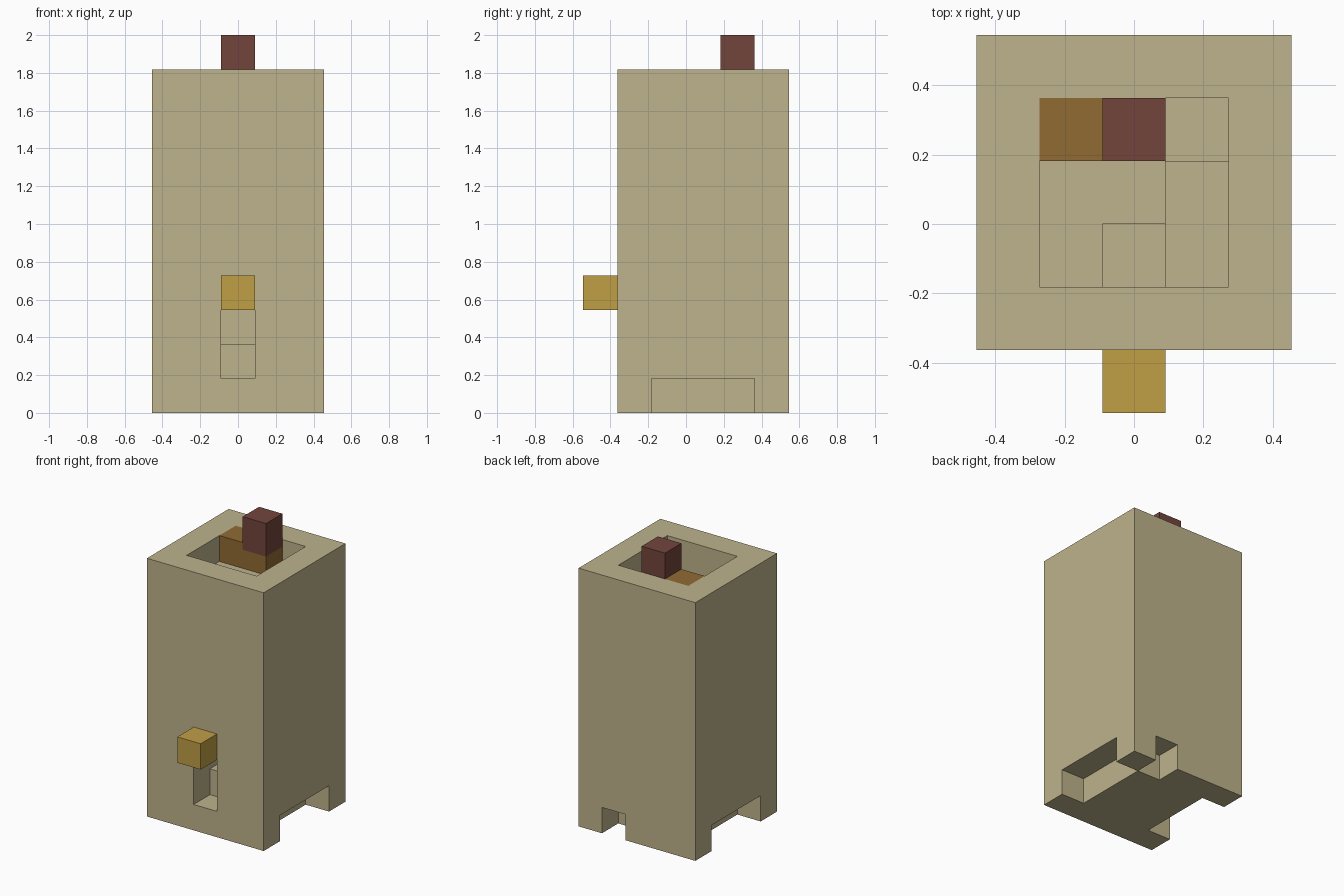
import bpy, bmesh
from itertools import product
from mathutils import Vector

cube = bpy.data.objects.get("Cube")
if cube:
    bpy.data.objects.remove(cube, do_unlink=True)

U = 2 / 11                                  # edge of one block
ORIGIN = Vector((-2.5, -2, 0))              # block grid corner of the tower


def material(name, rgb):
    m = bpy.data.materials.new(name)
    m.use_nodes = True
    m.diffuse_color = (*rgb, 1)
    m.node_tree.nodes["Principled BSDF"].inputs["Base Color"].default_value = (*rgb, 1)
    return m


sand = material("sand", (0.515, 0.451, 0.262))
gold = material("gold", (0.527, 0.342, 0.061))
maroon = material("maroon", (0.171, 0.060, 0.045))
amber = material("amber", (0.283, 0.147, 0.034))


def add_object(name, bm, mat):
    for v in bm.verts:
        v.co = (v.co + ORIGIN) * U
    mesh = bpy.data.meshes.new(name)
    bm.to_mesh(mesh)
    bm.free()
    mesh.materials.append(mat)
    bpy.context.collection.objects.link(bpy.data.objects.new(name, mesh))


def box(name, lo, hi, mat):
    bm = bmesh.new()
    bmesh.ops.create_cube(bm, size=1)
    for v in bm.verts:
        v.co = [l + (c + 0.5) * (h - l) for c, l, h in zip(v.co, lo, hi)]
    add_object(name, bm, mat)


def cells(xs, ys, zs):
    """All grid cells in three half-open ranges."""
    return set(product(range(*xs), range(*ys), range(*zs)))


# Tower: a solid block with cells carved away
tower = cells((0, 5), (0, 5), (0, 10))
ledge = cells((1, 3), (3, 4), (9, 10))
tower -= cells((1, 4), (1, 4), (9, 10))     # open top well
tower -= cells((3, 4), (1, 3), (8, 10))     # first step down
tower -= cells((3, 4), (3, 4), (7, 10))     # second step down
tower -= cells((2, 3), (1, 2), (2, 10))     # shaft to the front opening
tower -= cells((2, 3), (0, 1), (1, 3))      # front opening
for side in (0, 4):                         # recesses under both sides
    tower -= cells((side, side + 1), (1, 4), (0, 1))
tower -= cells((3, 4), (4, 5), (0, 1))      # recess under the back

# Skin the tower with a quad on each exposed cell side
bm = bmesh.new()
for cell in sorted(tower):
    for axis, sign in product(range(3), (-1, 1)):
        step = Vector((0, 0, 0))
        step[axis] = sign
        near = tuple(int(a + b) for a, b in zip(cell, step))
        if near in tower or near in ledge:
            continue
        a, b = Vector((0, 0, 0)), Vector((0, 0, 0))
        a[(axis + 1) % 3] = b[(axis + 2) % 3] = 0.5
        if sign < 0:
            a, b = b, a
        mid = Vector(cell) + Vector((0.5, 0.5, 0.5)) + step / 2
        bm.faces.new([bm.verts.new(mid + p) for p in (-a - b, a - b, a + b, b - a)])
bmesh.ops.remove_doubles(bm, verts=bm.verts, dist=0.001)
add_object("tower", bm, sand)

# Front knob
box("front_knob", (2, -1, 3), (3, 0, 4), gold)

# Ledge inside the well and the post standing on it
JOIN = 9.72
box("ledge_side", (1, 3, 9), (2, 4, 10), amber)
box("ledge_base", (2, 3, 9), (3, 4, JOIN), amber)
box("top_post", (2, 3, JOIN), (3, 4, 11), maroon)
